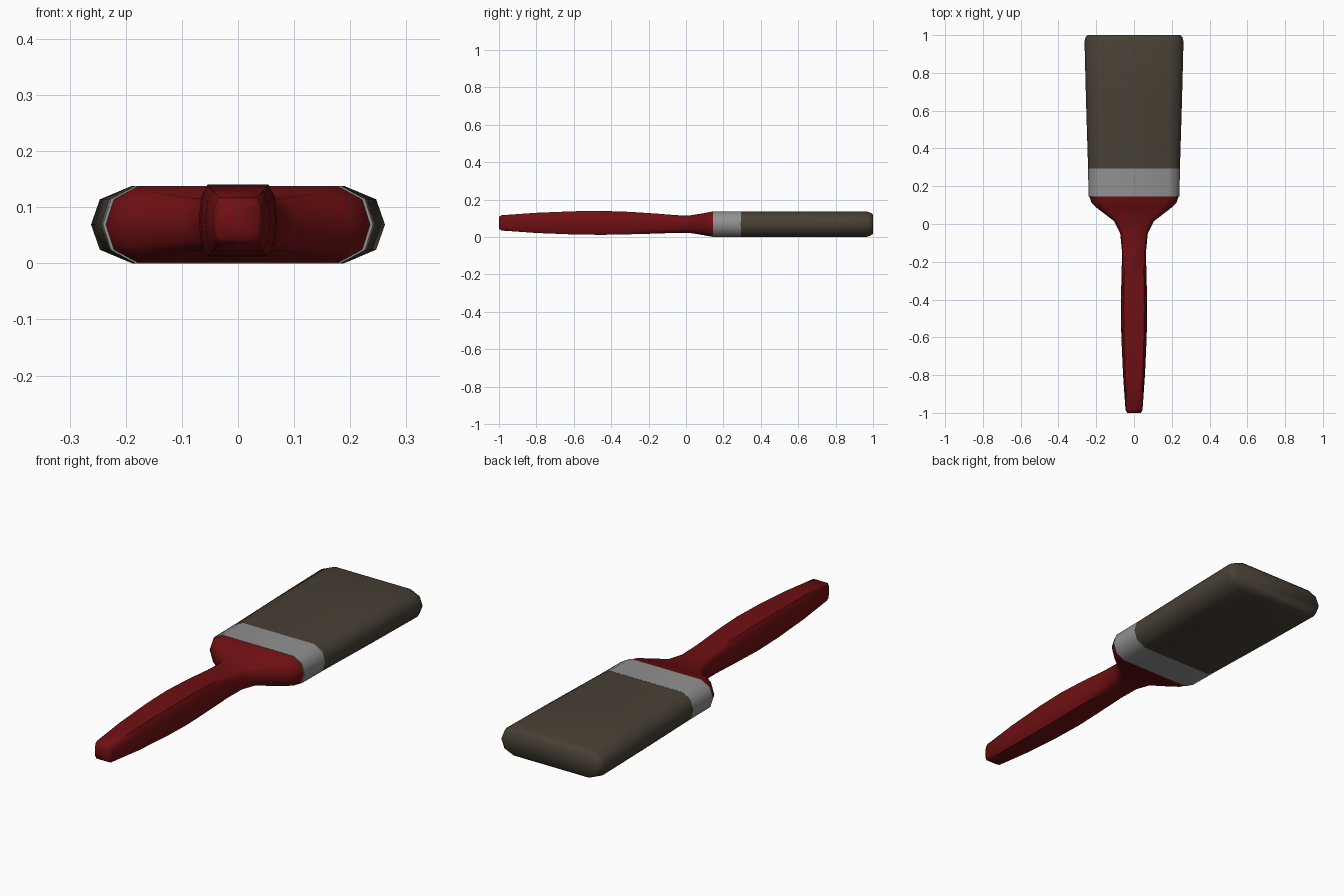
import bpy, bmesh, math

if "Cube" in bpy.data.objects:
    bpy.data.objects.remove(bpy.data.objects["Cube"])


def material(name, rgb):
    m = bpy.data.materials.new(name)
    m.diffuse_color = (*rgb, 1.0)
    m.use_nodes = True
    m.node_tree.nodes["Principled BSDF"].inputs["Base Color"].default_value = m.diffuse_color
    return m


def ring(y, hw, hz, zc, k):
    """Ten-sided rounded section: half width, half height, centre z, flat share."""
    side = [(k * hw, hz), (0.94 * hw, 0.66 * hz), (hw, 0),
            (0.94 * hw, -0.66 * hz), (k * hw, -hz)]
    pts = side + [(-x, z) for x, z in reversed(side)]
    return [(x, y, zc + z) for x, z in pts]


def loft(name, sections, mat):
    bm = bmesh.new()
    rings = [[bm.verts.new(p) for p in ring(*s)] for s in sections]
    for a, b in zip(rings, rings[1:]):
        for i in range(len(a)):
            j = (i + 1) % len(a)
            bm.faces.new((a[i], a[j], b[j], b[i]))
    bm.faces.new(rings[0])
    bm.faces.new(rings[-1])
    bmesh.ops.recalc_face_normals(bm, faces=bm.faces)
    me = bpy.data.meshes.new(name)
    bm.to_mesh(me)
    bm.free()
    me.materials.append(mat)
    ob = bpy.data.objects.new(name, me)
    bpy.context.collection.objects.link(ob)
    bpy.ops.object.select_all(action='DESELECT')
    ob.select_set(True)
    bpy.context.view_layer.objects.active = ob
    bpy.ops.object.shade_smooth_by_angle(angle=math.radians(60))
    return ob


red = material("red_paint", (0.16, 0.005, 0.006))
steel = material("grey_metal", (0.28, 0.28, 0.28))
hair = material("dark_brown_bristle", (0.064, 0.051, 0.036))

# Handle: slim grip swelling in the middle, flaring out to the ferrule
loft("handle", [
    (-1.0, 0.036, 0.033, 0.076, 0.78),
    (-0.985, 0.045, 0.041, 0.076, 0.78),
    (-0.80, 0.058, 0.054, 0.076, 0.78),
    (-0.60, 0.067, 0.062, 0.076, 0.78),
    (-0.45, 0.070, 0.064, 0.076, 0.78),
    (-0.30, 0.067, 0.060, 0.075, 0.78),
    (-0.15, 0.063, 0.053, 0.072, 0.78),
    (-0.05, 0.073, 0.047, 0.070, 0.76),
    (0.015, 0.105, 0.046, 0.069, 0.75),
    (0.09, 0.203, 0.058, 0.069, 0.76),
    (0.115, 0.226, 0.063, 0.069, 0.76),
    (0.147, 0.236, 0.068, 0.069, 0.76),
], red)

# Metal ferrule band
loft("ferrule", [
    (0.145, 0.241, 0.069, 0.069, 0.76),
    (0.293, 0.243, 0.069, 0.069, 0.76),
], steel)

# Bristles: widening slightly, with a rounded tip
loft("bristles", [
    (0.292, 0.243, 0.0685, 0.069, 0.75),
    (0.65, 0.254, 0.069, 0.069, 0.74),
    (0.965, 0.262, 0.068, 0.069, 0.73),
    (0.988, 0.257, 0.061, 0.069, 0.75),
    (1.0, 0.245, 0.050, 0.069, 0.80),
], hair)
